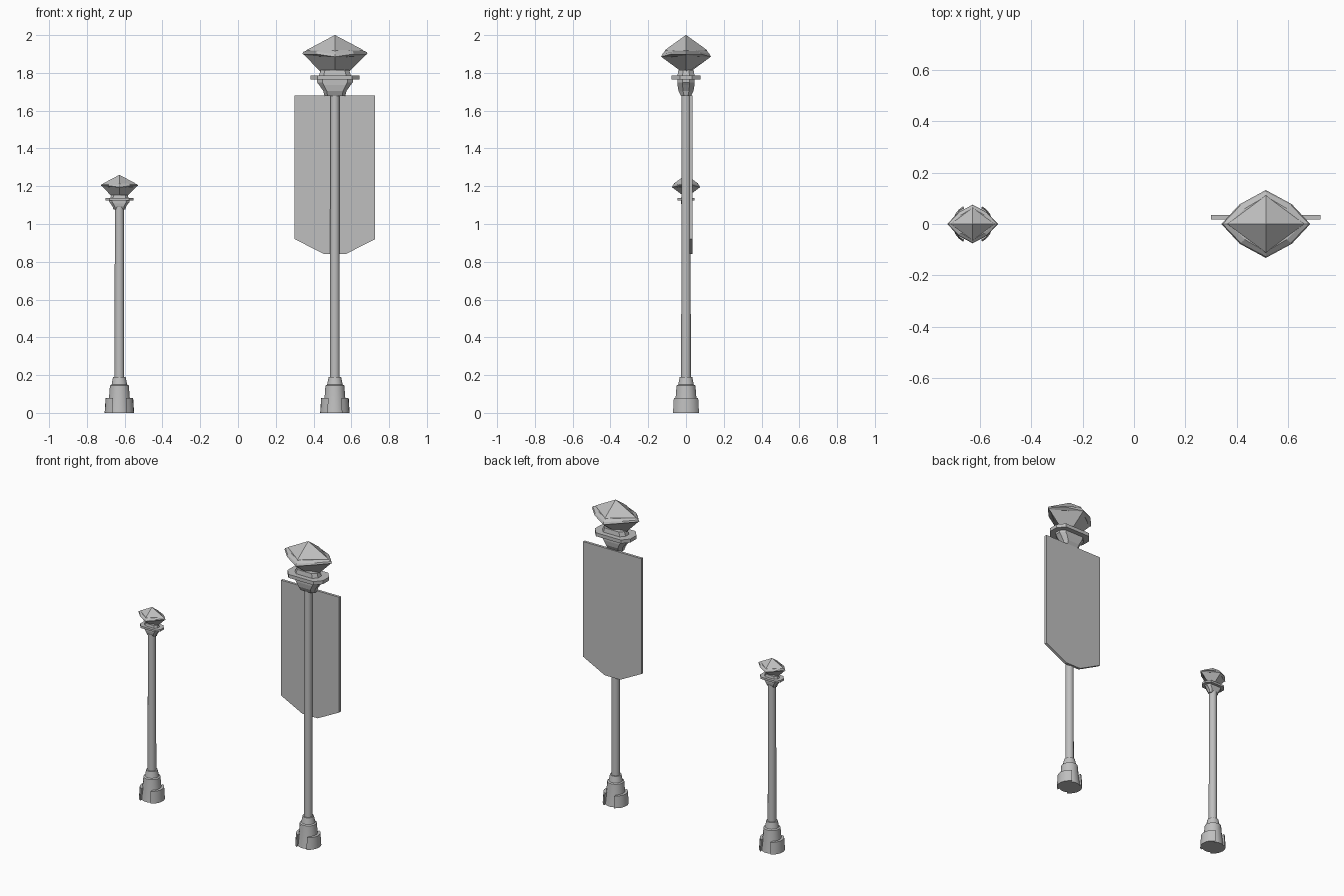
import bpy, bmesh, math

if "Cube" in bpy.data.objects:
    bpy.data.objects.remove(bpy.data.objects["Cube"], do_unlink=True)

grey = bpy.data.materials.new("plain grey")
grey.use_nodes = True
colour = (0.52, 0.52, 0.52, 1)
grey.diffuse_color = colour
grey.node_tree.nodes["Principled BSDF"].inputs["Base Color"].default_value = colour


def finish(name, bm, smooth=False):
    bmesh.ops.recalc_face_normals(bm, faces=bm.faces)
    mesh = bpy.data.meshes.new(name)
    bm.to_mesh(mesh)
    bm.free()
    mesh.materials.append(grey)
    obj = bpy.data.objects.new(name, mesh)
    bpy.context.collection.objects.link(obj)
    if smooth:
        bpy.ops.object.select_all(action="DESELECT")
        obj.select_set(True)
        bpy.context.view_layer.objects.active = obj
        bpy.ops.object.shade_smooth_by_angle(angle=math.radians(32))
    return obj


def loft(loops):
    """Skin a stack of closed loops and cap both ends."""
    bm = bmesh.new()
    rows = [[bm.verts.new(p) for p in loop] for loop in loops]
    sides = []
    for low, high in zip(rows, rows[1:]):
        n = len(low)
        for i in range(n):
            j = (i + 1) % n
            sides.append(bm.faces.new((low[i], low[j], high[j], high[i])))
    bm.faces.new(rows[0][::-1])
    bm.faces.new(rows[-1])
    return bm, sides


def circle(r, z, n=16):
    return [(r * math.cos(math.tau * (i + 0.5) / n), r * math.sin(math.tau * (i + 0.5) / n), z)
            for i in range(n)]


def diamond(rx, ry, zx, zy):
    return [(rx, 0, zx), (0, ry, zy), (-rx, 0, zx), (0, -ry, zy)]


def eave_loop(rx, ry, zx, zy, bulge):
    """Diamond with its four sides pushed outward."""
    tips, out = diamond(rx, ry, zx, zy), []
    for i, a in enumerate(tips):
        b = tips[(i + 1) % 4]
        out += [a, ((a[0] + b[0]) / 2 * bulge, (a[1] + b[1]) / 2 * bulge, zx)]
    return out


def chamfered(rx, ry, z):
    q = [(rx, ry * 0.4), (rx * 0.7, ry)]
    half = q + [(-x, y) for x, y in reversed(q)]
    return [(x, y, z) for x, y in half] + [(-x, -y, z) for x, y in half]


def place(obj, x, scale, z):
    obj.scale = (scale,) * 3
    obj.location = (x, 0, z)


def lantern_head(side, x, scale, top):
    """Head is modelled with its tip at two units, then scaled to fit."""
    parts = []
    # Tapered cage with recessed panels
    bm, sides = loft([diamond(0.07, 0.015, 1.8, 1.8), diamond(0.168, 0.128, 1.9, 1.883)])
    bmesh.ops.inset_individual(bm, faces=sides, thickness=0.013, depth=-0.014)
    parts.append(finish(side + "_lantern_cage", bm))
    # Overhanging eave
    bm, _ = loft([eave_loop(0.15, 0.112, 1.89, 1.876, 1.15),
                  eave_loop(0.173, 0.132, 1.9, 1.885, 1.17),
                  eave_loop(0.168, 0.125, 1.911, 1.9, 1.17),
                  eave_loop(0.145, 0.108, 1.92, 1.92, 1.12)])
    parts.append(finish(side + "_lantern_eave", bm))
    # Pyramid roof
    bm, _ = loft([diamond(0.153, 0.113, 1.912, 1.912), diamond(0.148, 0.11, 1.922, 1.922),
                  diamond(0.001, 0.001, 2, 2)])
    parts.append(finish(side + "_lantern_roof", bm))
    # Ring and the short stem above it
    bm, _ = loft([chamfered(0.13, 0.077, 1.764), chamfered(0.13, 0.077, 1.787)])
    parts.append(finish(side + "_collar", bm))
    bm, _ = loft([chamfered(0.085, 0.045, 1.785), chamfered(0.075, 0.04, 1.815)])
    parts.append(finish(side + "_stem", bm))
    # Flared neck
    bm, _ = loft([chamfered(0.055, 0.026, 1.678), chamfered(0.062, 0.04, 1.705),
                  chamfered(0.083, 0.045, 1.735), chamfered(0.095, 0.045, 1.75),
                  chamfered(0.095, 0.045, 1.766)])
    parts.append(finish(side + "_neck", bm))
    for p in parts:
        place(p, x, scale, top - 2 * scale)


def post(side, x, height):
    # Round pole
    bm, _ = loft([circle(0.026, 0.15), circle(0.0245, height)])
    place(finish(side + "_pole", bm, True), x, 1, 0)
    # Stepped foot
    bm, _ = loft([circle(r, z) for r, z in ((0.066, 0), (0.056, 0.08), (0.051, 0.145),
                                            (0.042, 0.15), (0.034, 0.19))])
    place(finish(side + "_foot", bm, True), x, 1, 0)
    # Curved shoes clasping both sides of the foot
    for sign, label in ((1, "left"), (-1, "right")):
        loops = []
        for z, r in ((0, 0.078), (0.078, 0.073)):
            angles = [math.radians(-62 + 124 * i / 8) for i in range(9)]
            loops.append([(sign * r * math.cos(a), r * math.sin(a), z) for a in angles])
        bm, _ = loft(loops)
        place(finish(f"{side}_{label}_shoe", bm, True), x, 1, 0)


# Tall post on the left, small one on the right
TALL_X, SMALL_X = 0.513, -0.628
post("left", TALL_X, 1.7)
lantern_head("left", TALL_X, 1, 2)
post("right", SMALL_X, 1.09)
lantern_head("right", SMALL_X, 0.57, 1.26)

# Hanging banner behind the tall post
half = [(0.056, 0.84), (0.213, 0.92), (0.213, 1.68)]
outline = half + [(-x, z) for x, z in reversed(half)]
bm, _ = loft([[(x, y, z) for x, z in outline] for y in (0.018, 0.035)])
place(finish("banner", bm), TALL_X, 1, 0)
